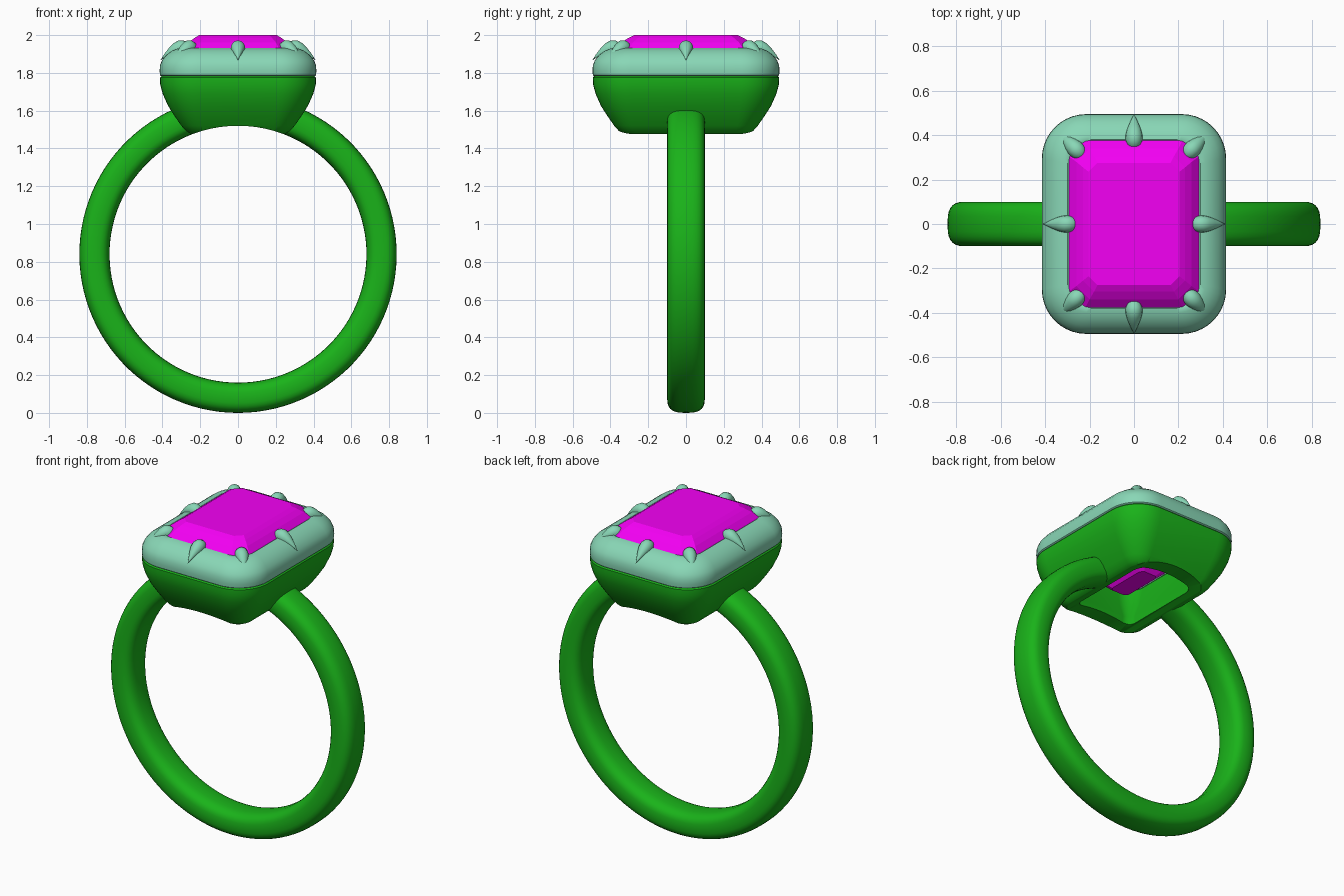
import bpy, bmesh
from math import sin, cos, pi, radians, sqrt, copysign

if "Cube" in bpy.data.objects:
    bpy.data.objects.remove(bpy.data.objects["Cube"])

RING_Z, R_OUT, R_IN = 0.84, 0.84, 0.68   # band centre height and radii
HX, HY = 0.415, 0.495                    # half size of the setting


def material(name, rgb):
    m = bpy.data.materials.new(name)
    m.diffuse_color = (*rgb, 1)
    m.use_nodes = True
    m.node_tree.nodes["Principled BSDF"].inputs["Base Color"].default_value = m.diffuse_color
    return m


GREEN = material("green", (0.01, 0.45, 0.01))
MINT = material("mint", (0.25, 0.68, 0.47))
PINK = material("magenta", (0.9, 0.0, 0.9))


def loft(name, rings, mat, closed=False, smooth=40):
    """Skin a list of equal-length rings; closed joins last ring to first."""
    bm = bmesh.new()
    vs = [[bm.verts.new(p) for p in r] for r in rings]
    n = len(rings[0])
    for i in range(len(vs) if closed else len(vs) - 1):
        a, b = vs[i], vs[(i + 1) % len(vs)]
        for j in range(n):
            bm.faces.new((a[j], a[(j + 1) % n], b[(j + 1) % n], b[j]))
    if not closed:
        bm.faces.new(vs[0])
        bm.faces.new(vs[-1])
    bmesh.ops.recalc_face_normals(bm, faces=bm.faces)
    me = bpy.data.meshes.new(name)
    bm.to_mesh(me)
    bm.free()
    ob = bpy.data.objects.new(name, me)
    bpy.context.collection.objects.link(ob)
    me.materials.append(mat)
    if smooth:
        smooth_object(ob, smooth)
    return ob


def smooth_object(ob, angle):
    bpy.ops.object.select_all(action='DESELECT')
    ob.select_set(True)
    bpy.context.view_layer.objects.active = ob
    bpy.ops.object.shade_smooth_by_angle(angle=radians(angle))


def round_rect(hx, hy, r, z, seg=10):
    pts = []
    for q, (sx, sy) in enumerate(((1, 1), (-1, 1), (-1, -1), (1, -1))):
        for k in range(seg + 1):
            a = (q + k / seg) * pi / 2
            pts.append((sx * (hx - r) + r * cos(a), sy * (hy - r) + r * sin(a), z))
    return pts


def inset_rings(profile):
    return [round_rect(HX - d, HY - d, max(0.2 - 0.8 * d, 0.05), z) for d, z in profile]


# band: arc with a squarish oval section, ending inside the basket walls
gap, steps = radians(20.5), 96
rings = []
for i in range(steps + 1):
    a = gap + (2 * pi - 2 * gap) * i / steps
    ring = []
    for k in range(28):
        t = 2 * pi * k / 28
        u = copysign(abs(cos(t)) ** 0.7, cos(t))
        v = copysign(abs(sin(t)) ** 0.7, sin(t))
        r = (R_OUT + R_IN) / 2 + (R_OUT - R_IN) / 2 * u
        ring.append((r * sin(a), 0.1 * v, RING_Z + r * cos(a)))
    rings.append(ring)
loft("band", rings, GREEN)

# basket: hollow cup, with the finger hole cut through its underside
basket = loft("basket", inset_rings([
    (0.012, 1.785), (0.002, 1.775), (0.003, 1.74), (0.016, 1.69), (0.045, 1.625),
    (0.08, 1.57), (0.115, 1.52), (0.14, 1.492), (0.165, 1.478), (0.185, 1.474),
    (0.21, 1.476), (0.22, 1.49), (0.2, 1.56), (0.15, 1.66), (0.12, 1.785)]),
    GREEN, closed=True, smooth=0)
bpy.ops.mesh.primitive_cylinder_add(vertices=128, radius=R_IN, depth=2,
                                    location=(0, 0, RING_Z), rotation=(pi / 2, 0, 0))
cutter = bpy.context.object
cutter.name = "finger_cutter"
cut = basket.modifiers.new("finger_hole", 'BOOLEAN')
cut.operation, cut.solver, cut.object = 'DIFFERENCE', 'EXACT', cutter
bpy.context.view_layer.objects.active = basket
bpy.ops.object.modifier_apply(modifier=cut.name)
bpy.data.objects.remove(cutter)
smooth_object(basket, 35)

# bezel: rounded collar around the stone
loft("bezel", inset_rings([
    (0.012, 1.78), (0.002, 1.788), (0, 1.81), (0.002, 1.84), (0.012, 1.866),
    (0.035, 1.895), (0.065, 1.917), (0.095, 1.929), (0.115, 1.932), (0.123, 1.927),
    (0.126, 1.91), (0.126, 1.78)]), MINT, closed=True)


# stone: step-cut rectangle with clipped corners
def octagon(hx, hy, c, z):
    return [(hx, hy - c, z), (hx - c, hy, z), (c - hx, hy, z), (-hx, hy - c, z),
            (-hx, c - hy, z), (c - hx, -hy, z), (hx - c, -hy, z), (hx, c - hy, z)]


loft("stone", [octagon(*s) for s in (
    (0.205, 0.275, 0.04, 2.0), (0.23, 0.305, 0.05, 1.985), (0.26, 0.34, 0.06, 1.962),
    (0.295, 0.38, 0.075, 1.925), (0.295, 0.38, 0.075, 1.89), (0.23, 0.31, 0.06, 1.77),
    (0.15, 0.23, 0.04, 1.66), (0.06, 0.14, 0.02, 1.58))], PINK, smooth=0)


# claws: tapered almond prongs at each corner and mid side
def claw(name, tip, direction):
    dx, dy = direction
    rings = []
    for d, z, r in ((0, 1.868, 0.001), (0.02, 1.89, 0.01), (0.045, 1.91, 0.022),
                    (0.07, 1.924, 0.032), (0.095, 1.932, 0.038), (0.12, 1.933, 0.037),
                    (0.14, 1.93, 0.03), (0.155, 1.926, 0.02), (0.165, 1.922, 0.004)):
        ring = []
        for k in range(16):
            t = 2 * pi * k / 16
            s = r * cos(t)
            ring.append((tip[0] - dx * d - dy * s, tip[1] - dy * d + dx * s,
                         z + r * 1.05 * sin(t)))
        rings.append(ring)
    loft(name, rings, MINT, smooth=60)


h = sqrt(0.5)
for s, side in ((1, "right"), (-1, "left")):
    claw("claw_" + side, (s * 0.41, 0), (s, 0))
    for t, end in ((1, "back"), (-1, "front")):
        claw(f"claw_{end}_{side}", (s * 0.335, t * 0.41), (s * h, t * h))
for t, end in ((1, "back"), (-1, "front")):
    claw("claw_" + end, (0, t * 0.495), (0, t))
